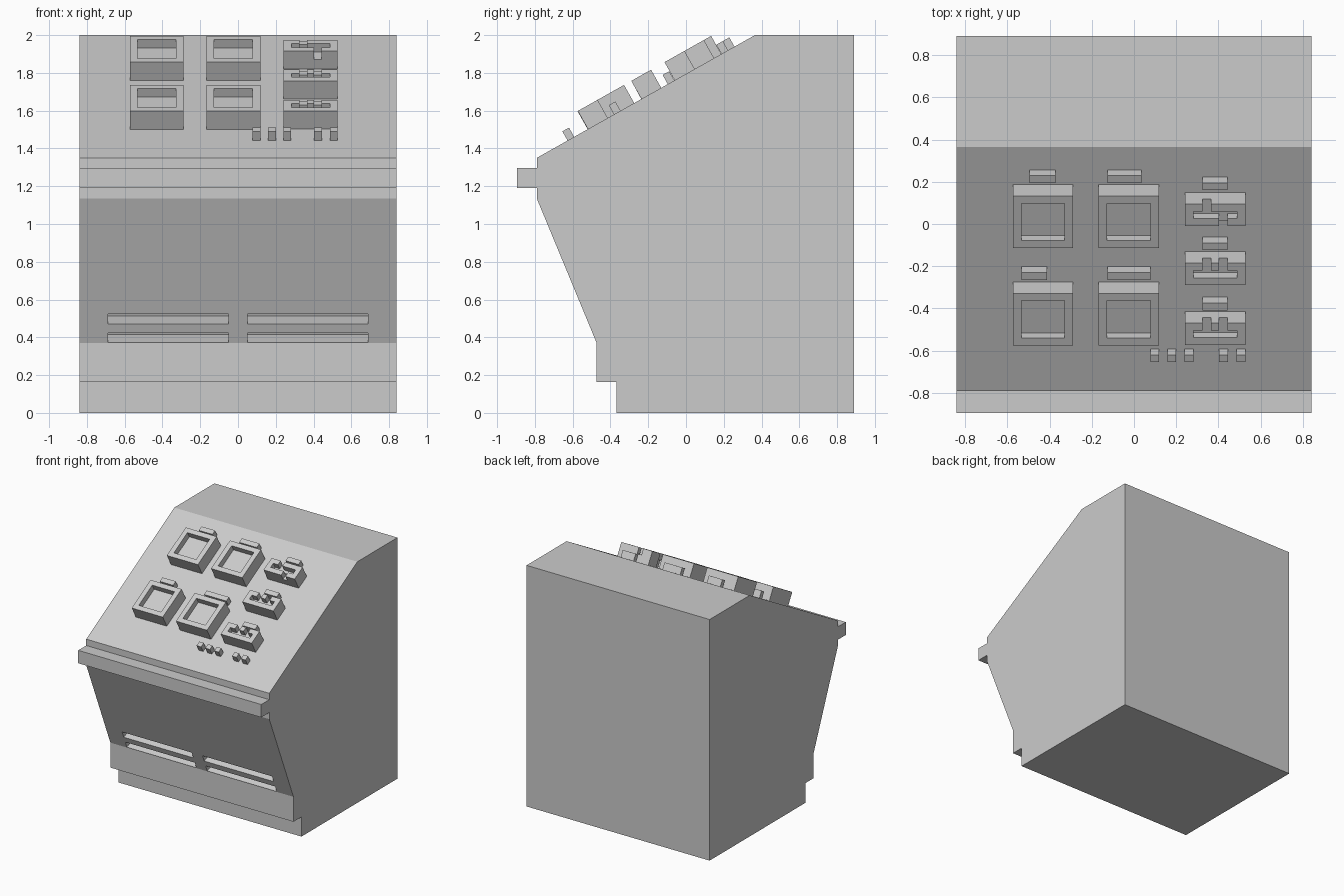
import bpy, bmesh
from mathutils import Vector, Matrix

if "Cube" in bpy.data.objects:
    bpy.data.objects.remove(bpy.data.objects["Cube"])

grey = bpy.data.materials.new("light_grey")
grey.diffuse_color = (0.6, 0.6, 0.6, 1)
grey.use_nodes = True
grey.node_tree.nodes["Principled BSDF"].inputs["Base Color"].default_value = grey.diffuse_color


def frame(start, end):
    """Matrix for a sloping face: x across, y up the slope, z outwards."""
    o = Vector((0, *start))
    x = Vector((1, 0, 0))
    s = (Vector((0, *end)) - o).normalized()
    n = x.cross(s)
    m = Matrix((x, s, n)).transposed().to_4x4()
    m.translation = o
    return m


def add_object(name, bm):
    bmesh.ops.recalc_face_normals(bm, faces=bm.faces[:])
    mesh = bpy.data.meshes.new(name)
    bm.to_mesh(mesh)
    bm.free()
    mesh.materials.append(grey)
    obj = bpy.data.objects.new(name, mesh)
    bpy.context.collection.objects.link(obj)
    return obj


def box(name, mat, x, s, h):
    """Box from (min, max) ranges in the coordinates of a sloping face."""
    bm = bmesh.new()
    bmesh.ops.create_cube(bm, size=1)
    for v in bm.verts:
        v.co = mat @ Vector([sum(r) / 2 + c * (r[1] - r[0])
                             for c, r in zip(v.co, (x, s, h))])
    return add_object(name, bm)


def cut(obj, mat, x, s, h):
    cutter = box("cutter", mat, x, s, h)
    cutter.hide_render = True
    mod = obj.modifiers.new("cut", 'BOOLEAN')
    mod.operation, mod.solver, mod.object = 'DIFFERENCE', 'EXACT', cutter
    bpy.context.view_layer.objects.active = obj
    bpy.ops.object.modifier_apply(modifier=mod.name)
    bpy.data.objects.remove(cutter)


# Console cabinet: side profile (y, z) extruded across x
W = 0.84
profile = [(0.89, 0), (0.89, 2), (0.365, 2), (-0.79, 1.35), (-0.79, 1.297),
           (-0.895, 1.297), (-0.895, 1.19), (-0.79, 1.19), (-0.79, 1.135),
           (-0.473, 0.37), (-0.473, 0.163), (-0.368, 0.163), (-0.368, 0)]
bm = bmesh.new()
face = bm.faces.new([bm.verts.new((-W, y, z)) for y, z in profile])
ext = bmesh.ops.extrude_face_region(bm, geom=[face])
bmesh.ops.translate(bm, vec=(2 * W, 0, 0),
                    verts=[g for g in ext["geom"] if isinstance(g, bmesh.types.BMVert)])
cabinet = add_object("console_cabinet", bm)

# Vent slots in the lower front panel
knee = frame((-0.473, 0.37), (-0.79, 1.135))
for s in ((0.004, 0.058), (0.11, 0.166)):
    for x in ((-0.688, -0.05), (0.05, 0.688)):
        cut(cabinet, knee, x, s, (-0.105, 0.05))

desk = frame((-0.79, 1.35), (0.365, 2.0))
BASE, TOP, FLOOR = -0.01, 0.11, 0.06

# Large square sockets
for x0 in (-0.573, -0.167):
    for s0 in (0.309, 0.838):
        o = box("square_socket", desk, (x0, x0 + 0.285), (s0, s0 + 0.283), (BASE, TOP))
        cut(o, desk, (x0 + 0.04, x0 + 0.245), (s0 + 0.04, s0 + 0.243), (FLOOR, 0.2))

# Small sockets: a cross groove with two notches, the top one facing forwards
for s0, forward in ((0.311, False), (0.636, False), (0.957, True)):
    o = box("small_socket", desk, (0.242, 0.527), (s0, s0 + 0.12), (BASE, TOP))
    cut(o, desk, (0.282, 0.487), (s0 + 0.04, s0 + 0.08), (FLOOR, 0.2))
    cut(o, desk, (0.325, 0.365), (s0 + 0.06, s0 + 0.2), (FLOOR, 0.2))
    s = (s0 - 0.08, s0 + 0.06) if forward else (s0 + 0.06, s0 + 0.2)
    cut(o, desk, (0.403, 0.443), s, (FLOOR, 0.2))

# Label tabs behind each socket: x range, start along the slope
tabs = [(-0.495, -0.371, 1.161), (-0.126, 0.036, 1.161),
        (-0.533, -0.411, 0.635), (-0.126, 0.078, 0.635),
        (0.325, 0.443, 0.469), (0.325, 0.443, 0.796), (0.325, 0.443, 1.122)]
for x0, x1, s0 in tabs:
    box("label_tab", desk, (x0, x1), (s0, s0 + 0.04), (BASE, 0.056))

# Row of small buttons at the front
for x0 in (0.078, 0.159, 0.24, 0.403, 0.486):
    box("button", desk, (x0, x0 + 0.041), (0.187, 0.227), (BASE, 0.056))
